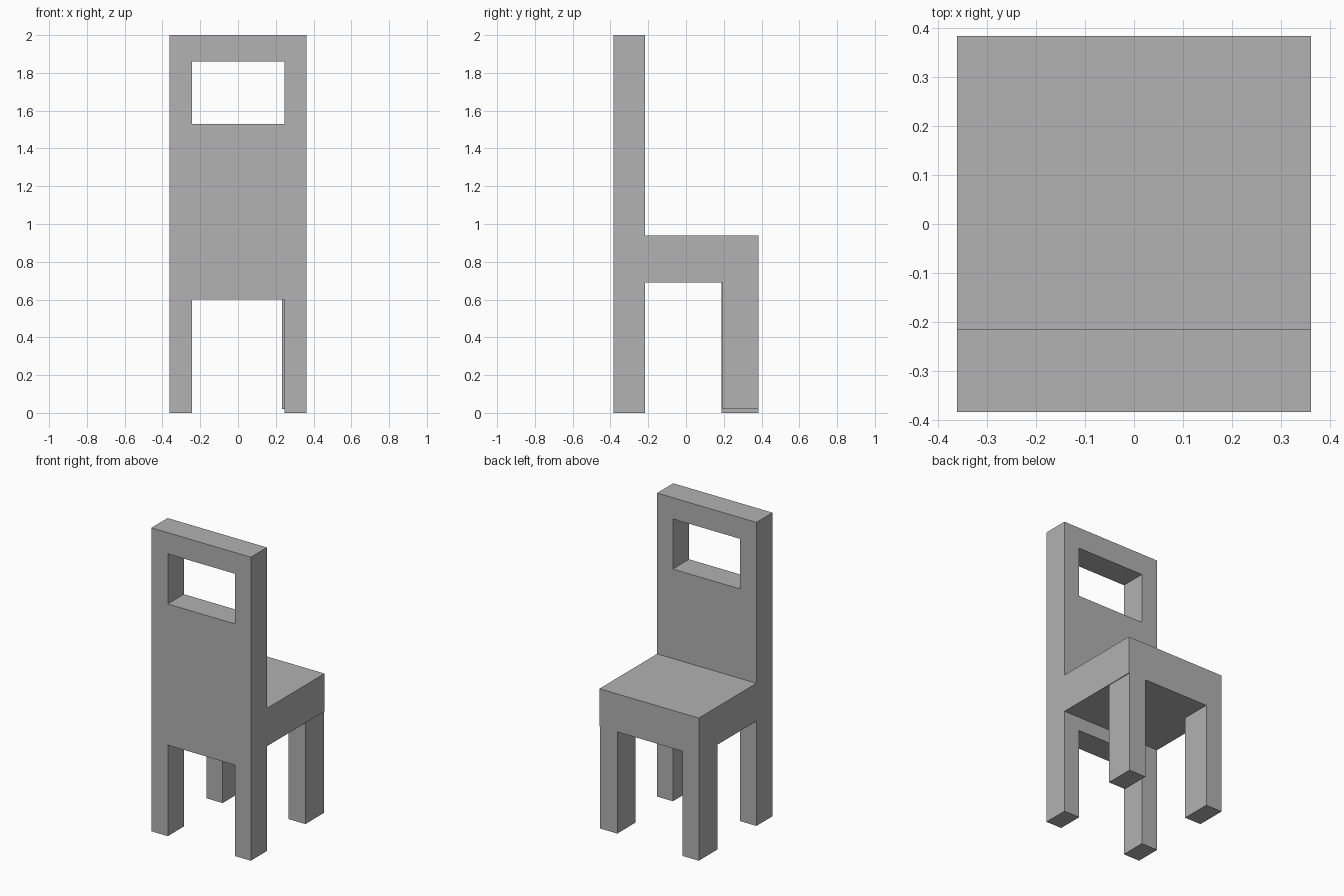
import bpy
import bmesh
from mathutils import Vector

cube = bpy.data.objects.get("Cube")
if cube:
    bpy.data.objects.remove(cube, do_unlink=True)

# Plain grey for the whole chair
grey = bpy.data.materials.new("plain grey")
grey.use_nodes = True
colour = (0.445, 0.445, 0.445, 1)
grey.diffuse_color = colour
grey.node_tree.nodes["Principled BSDF"].inputs["Base Color"].default_value = colour

HALF_W, HALF_D = 0.362, 0.384
BACK_Y = -0.216                  # rear plane of the upright panel
SEAT_LOW, SEAT_TOP = 0.69, 0.94


def finish(bm, name):
    bmesh.ops.recalc_face_normals(bm, faces=bm.faces)
    mesh = bpy.data.meshes.new(name)
    bm.to_mesh(mesh)
    bm.free()
    mesh.materials.append(grey)
    obj = bpy.data.objects.new(name, mesh)
    bpy.context.collection.objects.link(obj)
    return obj


def box(name, low, high):
    low, high = Vector(low), Vector(high)
    bm = bmesh.new()
    bmesh.ops.create_cube(bm, size=1)
    bmesh.ops.scale(bm, vec=high - low, verts=bm.verts)
    bmesh.ops.translate(bm, vec=(low + high) / 2, verts=bm.verts)
    return finish(bm, name)


def upright_panel(name, xs, zs, openings):
    """One-piece panel from a grid of cells, leaving out the openings."""
    bm = bmesh.new()
    grid = [[bm.verts.new((x, -HALF_D, z)) for z in zs] for x in xs]
    for i in range(len(xs) - 1):
        for j in range(len(zs) - 1):
            if (i, j) not in openings:
                bm.faces.new((grid[i][j], grid[i + 1][j],
                              grid[i + 1][j + 1], grid[i][j + 1]))
    result = bmesh.ops.extrude_face_region(bm, geom=bm.faces[:], use_keep_orig=True)
    moved = [g for g in result["geom"] if isinstance(g, bmesh.types.BMVert)]
    bmesh.ops.translate(bm, vec=(0, BACK_Y + HALF_D, 0), verts=moved)
    return finish(bm, name)


# Upright panel with two legs below and a hand opening near the top
upright_panel("backrest_and_legs",
              (-HALF_W, -0.243, 0.247, HALF_W),
              (0, 0.6, 1.53, 1.86, 2),
              {(1, 0), (1, 2)})

# Thick seat slab
box("seat", (-HALF_W, BACK_Y, SEAT_LOW), (HALF_W, HALF_D, SEAT_TOP))

# Outer legs under the seat; the left one is slightly inset and shorter
box("right_seat_leg", (-HALF_W, 0.187, 0), (-0.243, HALF_D, SEAT_LOW))
box("left_seat_leg", (0.232, 0.192, 0.02), (0.357, HALF_D, SEAT_LOW))
